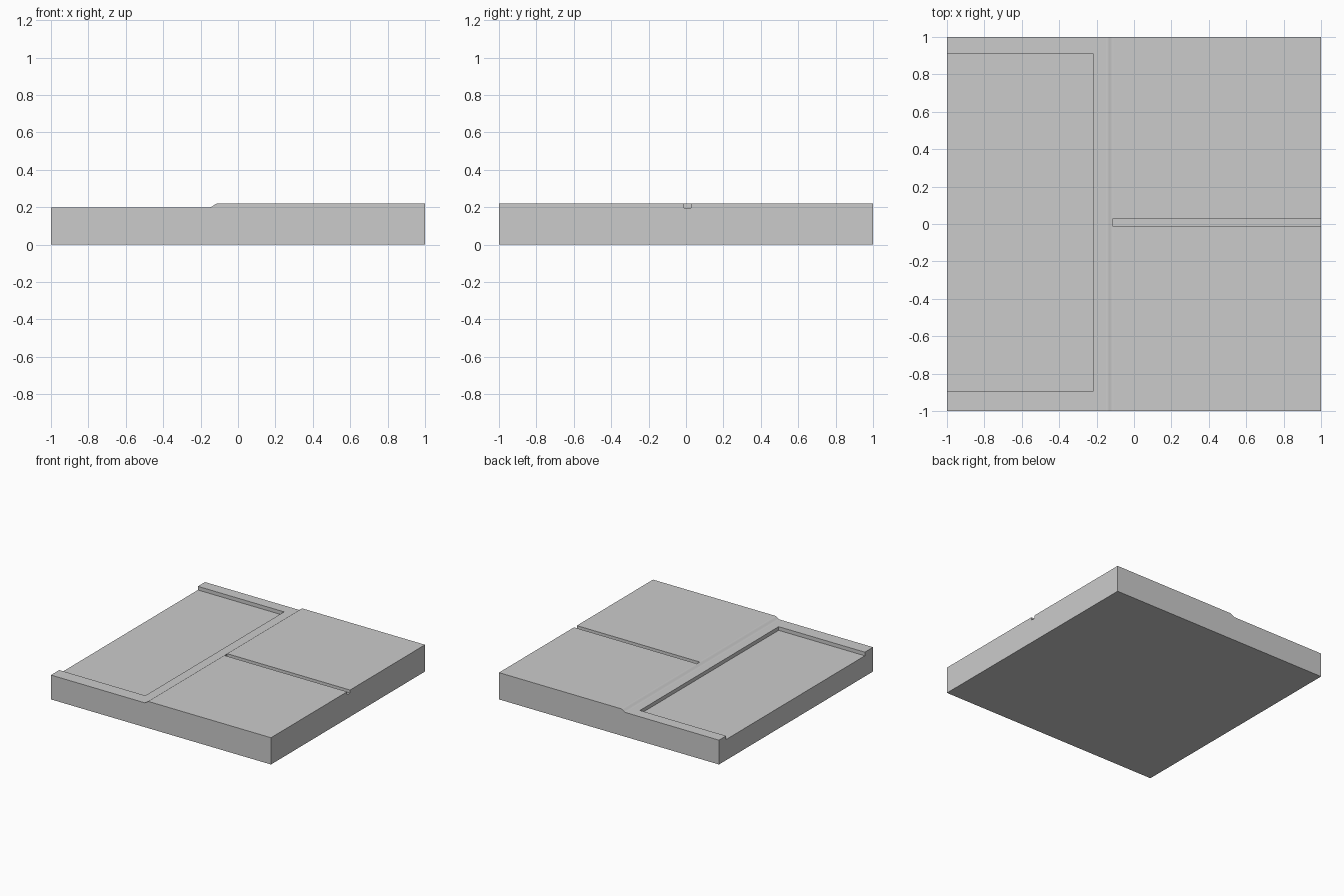
import bpy
import bmesh
import math

cube = bpy.data.objects.get("Cube")
if cube:
    bpy.data.objects.remove(cube, do_unlink=True)

grey = bpy.data.materials.new("plain grey")
grey.use_nodes = True
colour = (0.6, 0.6, 0.6, 1)
grey.diffuse_color = colour
grey.node_tree.nodes["Principled BSDF"].inputs["Base Color"].default_value = colour

LOW, HIGH = 0.2, 0.22          # heights of the two levels
STEP_START, STEP_END = -0.15, -0.11


def extrude_profile(name, profile, y0, y1):
    """Extrude an (x, z) outline from y0 to y1."""
    bm = bmesh.new()
    face = bm.faces.new([bm.verts.new((x, y0, z)) for x, z in profile])
    new = bmesh.ops.extrude_face_region(bm, geom=[face])["geom"]
    verts = [v for v in new if isinstance(v, bmesh.types.BMVert)]
    bmesh.ops.translate(bm, verts=verts, vec=(0, y1 - y0, 0))
    bmesh.ops.recalc_face_normals(bm, faces=bm.faces)
    mesh = bpy.data.meshes.new(name)
    bm.to_mesh(mesh)
    bm.free()
    mesh.materials.append(grey)
    obj = bpy.data.objects.new(name, mesh)
    bpy.context.scene.collection.objects.link(obj)
    return obj


def cut_box(target, name, x0, x1, y0, y1, z0):
    """Cut a box-shaped pocket down to z0."""
    box = [(x0, z0), (x1, z0), (x1, 0.5), (x0, 0.5)]
    cutter = extrude_profile(name, box, y0, y1)
    cutter.hide_render = True
    mod = target.modifiers.new(name, "BOOLEAN")
    mod.operation = "DIFFERENCE"
    mod.solver = "EXACT"
    mod.object = cutter
    bpy.context.view_layer.objects.active = target
    bpy.ops.object.modifier_apply(modifier=name)
    bpy.data.objects.remove(cutter, do_unlink=True)


# Slab with a soft step between the two levels
steps = 8
ramp = []
for i in range(steps + 1):
    t = i / steps
    rise = (1 - math.cos(math.pi * t)) / 2
    ramp.append((STEP_START + t * (STEP_END - STEP_START),
                 LOW + rise * (HIGH - LOW)))
outline = [(1, 0), (-1, 0), (-1, LOW)] + ramp + [(1, HIGH)]
slab = extrude_profile("stepped_slab", outline, -1, 1)

# Wide recess open at the right end, narrow groove open at the left end
cut_box(slab, "recess_cutter", -1.1, -0.217, -0.893, 0.908, 0.17)
cut_box(slab, "groove_cutter", -0.116, 1.1, -0.011, 0.026, 0.195)
